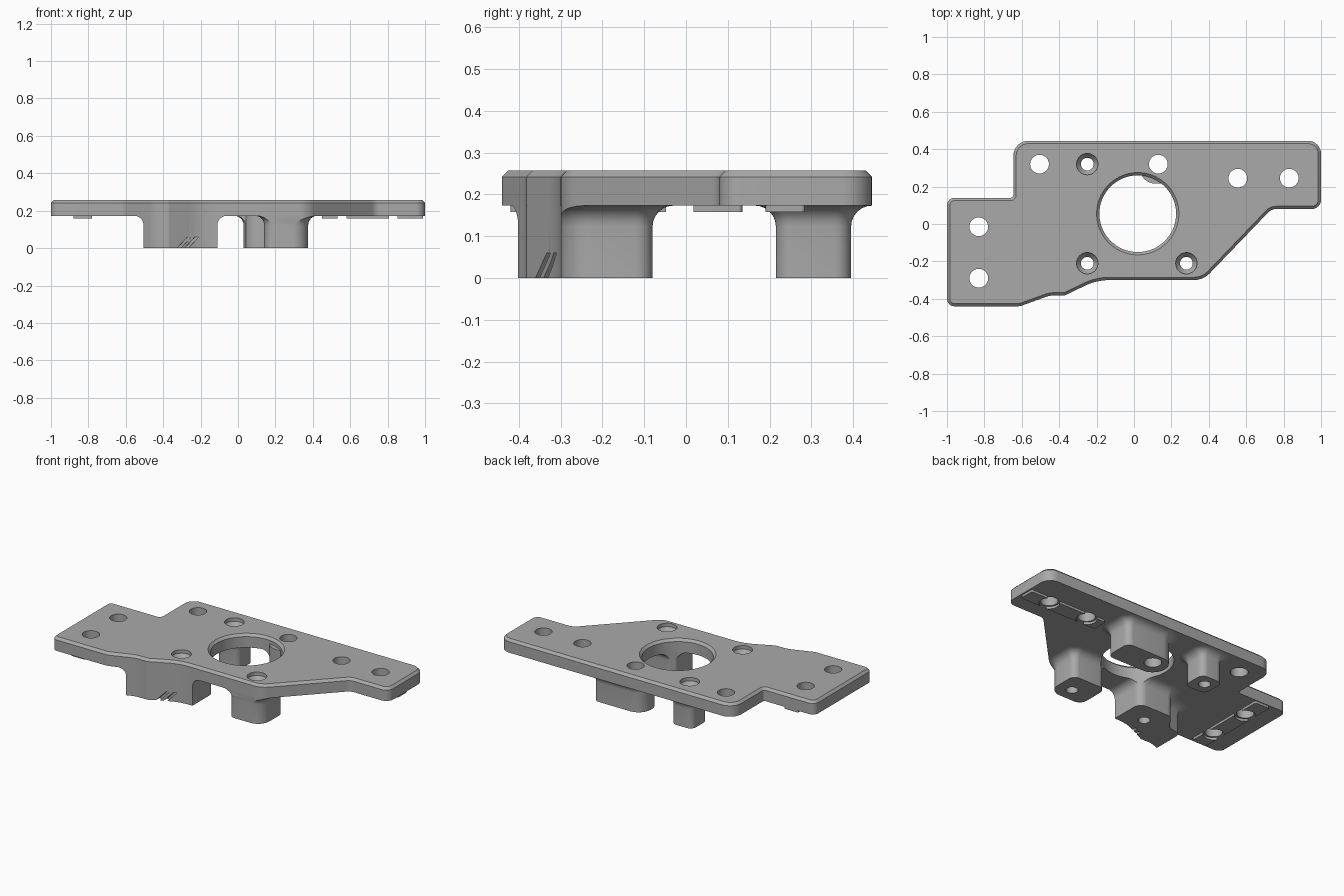
import bpy, bmesh, math
from mathutils import Vector

cube = bpy.data.objects.get("Cube")
if cube:
    bpy.data.objects.remove(cube, do_unlink=True)

grey = bpy.data.materials.new("plain grey")
grey.use_nodes = True
colour = (0.4, 0.4, 0.4, 1)
grey.diffuse_color = colour
grey.node_tree.nodes["Principled BSDF"].inputs["Base Color"].default_value = colour

BOTTOM, SHOULDER, TOP = 0.173, 0.242, 0.257


def outline(corners, grow=0, steps=8):
    """Counterclockwise polygon of (x, y, radius) corners, rounded and offset."""
    pts = []
    n = len(corners)
    for i in range(n):
        a, p, b = (Vector(corners[(i + k) % n][:2]) for k in (-1, 0, 1))
        d1, d2 = (p - a).normalized(), (b - p).normalized()
        turn = math.atan2(d1.cross(d2), d1.dot(d2))
        n1, n2 = Vector((d1.y, -d1.x)), Vector((d2.y, -d2.x))
        side = 1 if turn > 0 else -1
        r = max(corners[i][2] + side * grow, 0.002)
        miter = (n1 + n2) / (1 + n1.dot(n2))
        centre = p + miter * (grow - side * r)
        start = math.atan2(n1.y, n1.x)
        for k in range(steps + 1):
            t = start + turn * k / steps
            pts.append(centre + Vector((math.cos(t), math.sin(t))) * r * side)
    return pts


def circle(x, y, r, steps=48):
    return [Vector((x + r * math.cos(k * math.tau / steps),
                    y + r * math.sin(k * math.tau / steps))) for k in range(steps)]


def loft(name, rings):
    """Solid through a stack of (points, z) rings."""
    bm = bmesh.new()
    loops = [[bm.verts.new((p.x, p.y, z)) for p in pts] for pts, z in rings]
    n = len(loops[0])
    for low, high in zip(loops, loops[1:]):
        for i in range(n):
            j = (i + 1) % n
            bm.faces.new((low[i], low[j], high[j], high[i]))
    bm.faces.new(loops[0][::-1])
    bm.faces.new(loops[-1])
    mesh = bpy.data.meshes.new(name)
    bm.to_mesh(mesh)
    bm.free()
    mesh.materials.append(grey)
    ob = bpy.data.objects.new(name, mesh)
    bpy.context.collection.objects.link(ob)
    return ob


def boolean(ob, cutter, operation="DIFFERENCE"):
    mod = ob.modifiers.new("cut", "BOOLEAN")
    mod.operation = operation
    mod.solver = "EXACT"
    mod.object = cutter
    bpy.context.view_layer.objects.active = ob
    bpy.ops.object.modifier_apply(modifier=mod.name)


def drill(name, x, y, r):
    return loft(name, [(circle(x, y, r), -0.1), (circle(x, y, r), 0.4)])


def post(name, corners, fillet=0.05):
    """Post with a concave fillet under the plate, trimmed to the plate edge."""
    rings = [(outline(corners), 0)]
    for k in range(7):
        a = k * math.pi / 12
        rings.append((outline(corners, fillet * (1 - math.cos(a))),
                      BOTTOM - fillet + fillet * math.sin(a)))
    rings.append((rings[-1][0], BOTTOM + 0.01))
    ob = loft(name, rings)
    boolean(ob, trim, "INTERSECT")
    return ob


def box(x0, x1, y0, y1, r=0.04):
    return [(x0, y0, r), (x1, y0, r), (x1, y1, r), (x0, y1, r)]


# Mounting plate with chamfered upper rim
edge = [(-1, -.44, .04), (-.61, -.44, .08), (-.45, -.382, .15), (-.37, -.382, .03),
        (-.2, -.3, .3), (.37, -.3, .12), (.735, .08, .06), (1, .08, .05),
        (1, .445, .07), (-.645, .445, .08), (-.645, .14, .015), (-1, .14, .04)]
plate = loft("mounting_plate", [(outline(edge), BOTTOM), (outline(edge), SHOULDER),
                                (outline(edge, SHOULDER - TOP), TOP)])
trim = loft("trim_cutter", [(outline(edge, -.0005), -.1), (outline(edge, -.0005), .23)])

# Posts
back_shape = [(.03, .215, .085), (.375, .215, .04), (.375, .395, .04), (.03, .395, .085)]
front_shape = [(-.11, -.08, .05), (-.34, -.08, .05), (-.41, -.18, .04), (-.505, -.2, .04),
               (-.505, -.48, .02), (-.11, -.48, .02)]
back_post = post("back_post", back_shape)
small_post = post("small_post", box(-.32, -.17, .24, .395))
corner_post = post("corner_post", [(.14, -.3, .05), (.375, -.3, .08),
                                   (.375, -.08, .04), (.14, -.08, .05)])
front_post = post("front_post", front_shape)
posts = [back_post, small_post, corner_post, front_post]

# Central bore
bore = loft("bore_cutter", [(circle(.02, .055, .205, 96), z) for z in (-.1, .242)]
            + [(circle(.02, .055, .22, 96), TOP), (circle(.02, .055, .22, 96), .3)])
for ob in [plate] + posts:
    boolean(ob, bore)
helpers = [trim, bore]

# Straight core of the back post, reaching into the bore
core = loft("back_post_core", [(outline(back_shape, -.0005), z) for z in (.0005, .22)])
posts.append(core)

# Locating bars below both ends
right_bar = loft("right_locating_bar", [(outline(box(.45, .99, .19, .285, .01)), z)
                                        for z in (.158, .18)])
left_bar = loft("left_locating_bar", [(outline(box(-.88, -.78, -.42, .135, .01)), z)
                                      for z in (.158, .18)])

# Plain bolt holes, with wider clearance through the bars
for x, y, bar in ((.555, .245, right_bar), (.83, .245, right_bar),
                  (-.83, -.015, left_bar), (-.83, -.29, left_bar),
                  (-.505, .32, None), (.13, .32, None)):
    hole = drill("hole_cutter", x, y, .05)
    boolean(plate, hole)
    helpers.append(hole)
    if bar:
        gap = drill("gap_cutter", x, y, .06)
        boolean(bar, gap)
        helpers.append(gap)
for ob in (back_post, core):
    boolean(ob, hole)

# Countersunk screw holes through the posts
for x, y, ob in ((-.25, .32, small_post), (-.25, -.21, front_post), (.28, -.21, corner_post)):
    screw = loft("screw_cutter", [(circle(x, y, r), z) for r, z in
                                  ((.034, -.1), (.034, .205), (.057, .235), (.057, .3))])
    boolean(plate, screw)
    boolean(ob, screw)
    helpers.append(screw)

# Two slanted grooves on the front post
for x, depth in ((-.325, -.325), (-.285, -.305)):
    slot = box(x, x + .02, -.5, depth, .002)
    groove = loft("groove_cutter", [([p + Vector((s, 0)) for p in outline(slot)], z)
                                    for s, z in ((-.01, -.01), (.055, .06))])
    boolean(front_post, groove)
    helpers.append(groove)

for ob in helpers:
    bpy.data.objects.remove(ob, do_unlink=True)

# Smooth round walls, keep edges crisp
bpy.ops.object.select_all(action="DESELECT")
for ob in [plate, right_bar, left_bar] + posts:
    ob.select_set(True)
bpy.context.view_layer.objects.active = plate
bpy.ops.object.shade_smooth_by_angle(angle=math.radians(30))
